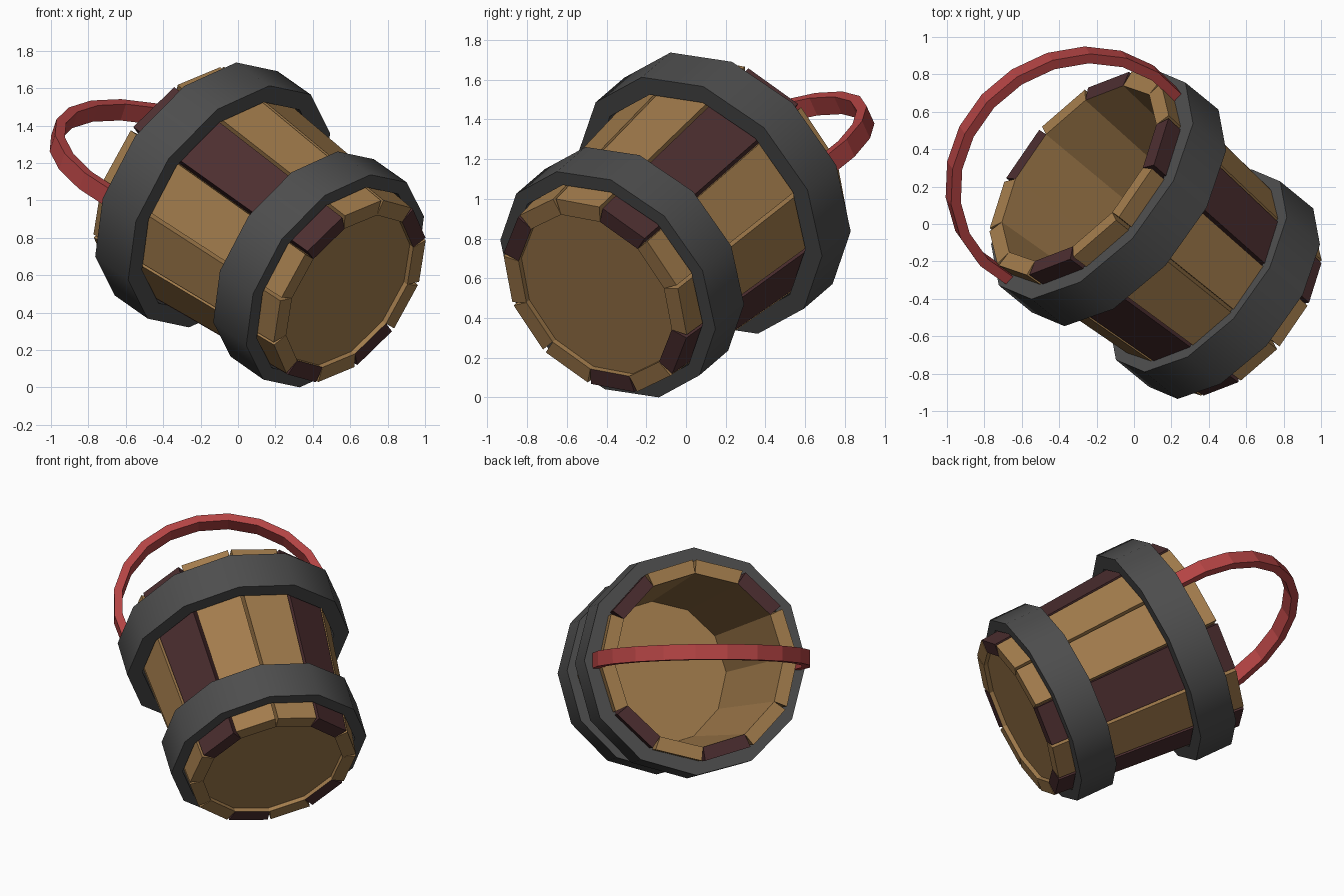
import bpy, bmesh, math
from mathutils import Vector

if "Cube" in bpy.data.objects:
    bpy.data.objects.remove(bpy.data.objects["Cube"])

# Bucket frame: base centre, long axis, and two directions across it
BASE = Vector((0.56, -0.427, 0.54))
AXIS = Vector((-0.68, 0.556, 0.478)).normalized()
SIDE = Vector((AXIS.y, -AXIS.x, 0)).normalized()
DOWN = AXIS.cross(SIDE)
TURN = -7  # hoops and handle are turned a little about the axis


def across(deg):
    a = math.radians(deg)
    return SIDE * math.cos(a) + DOWN * math.sin(a)


def place(t, r, deg):
    return BASE + AXIS * t + across(deg) * r


def material(name, rgb):
    m = bpy.data.materials.new(name)
    m.diffuse_color = (*rgb, 1)
    m.use_nodes = True
    m.node_tree.nodes["Principled BSDF"].inputs["Base Color"].default_value = m.diffuse_color
    return m


WOOD = material("wood", (0.36, 0.20, 0.072))
DARK = material("dark_wood", (0.072, 0.027, 0.029))
IRON = material("iron", (0.075, 0.075, 0.075))
RED = material("red_handle", (0.46, 0.058, 0.058))


def skin(name, rings, mat, closed=False):
    """Join rings of points into a solid, either capped or closed in a loop."""
    bm = bmesh.new()
    vs = [[bm.verts.new(p) for p in ring] for ring in rings]
    n, count = len(vs[0]), len(vs)
    for i in range(count if closed else count - 1):
        a, b = vs[i], vs[(i + 1) % count]
        for j in range(n):
            k = (j + 1) % n
            bm.faces.new((a[j], a[k], b[k], b[j]))
    if not closed:
        bm.faces.new(vs[0])
        bm.faces.new(vs[-1])
    bmesh.ops.recalc_face_normals(bm, faces=bm.faces[:])
    me = bpy.data.meshes.new(name)
    bm.to_mesh(me)
    bm.free()
    me.materials.append(mat)
    ob = bpy.data.objects.new(name, me)
    bpy.context.collection.objects.link(ob)
    return ob


# Twelve tapered staves, four of them dark on the outside only
LOW, HIGH, R0, R1, THICK = -0.055, 1.255, 0.555, 0.655, 0.09
for k in range(12):
    mid = 220 + 30 * k
    rings = []
    for t, r in ((LOW, R0), (HIGH, R1)):
        rings.append([place(t, r, mid - 14), place(t, r, mid + 14),
                      place(t, r - THICK, mid + 15),
                      place(t, r - THICK, mid - 15)])
    stave = skin(f"stave_{k + 1}", rings, DARK if k in (0, 3, 6, 8) else WOOD)
    stave.data.materials.append(WOOD)
    for f in stave.data.polygons:
        if f.normal.dot(across(mid)) < -0.8:
            f.material_index = 1

# Floor of the bucket
skin("bucket_floor", [[place(t, 0.48, 25 + 30 * i) for i in range(12)]
                      for t in (-0.025, 0.06)], WOOD)

# Two iron hoops
for name, t, inner, outer in (("lower_hoop", 0.19, 0.575, 0.652),
                              ("upper_hoop", 1.023, 0.64, 0.741)):
    h = 0.13
    rings = [[place(t - h, inner, a), place(t - h, outer, a),
              place(t + h, outer, a), place(t + h, inner, a)]
             for a in range(TURN, 360 + TURN, 30)]
    hoop = skin(name, rings, IRON, closed=True)
    bpy.ops.object.select_all(action='DESELECT')
    hoop.select_set(True)
    bpy.context.view_layer.objects.active = hoop
    bpy.ops.object.shade_smooth_by_angle(angle=math.radians(40))

# Arched handle: a flat strip swept past a half circle
span, flat = across(TURN), across(TURN + 90)
centre = BASE + AXIS * 1.28 - span * 0.01
rings = []
for i in range(13):
    a = math.radians(-12 + 204 * i / 12)
    out = span * math.cos(a) + AXIS * math.sin(a)
    rings.append([centre + out * r + flat * w
                  for r, w in ((0.655, -0.05), (0.71, -0.05),
                               (0.71, 0.05), (0.655, 0.05))])
skin("handle", rings, RED)
